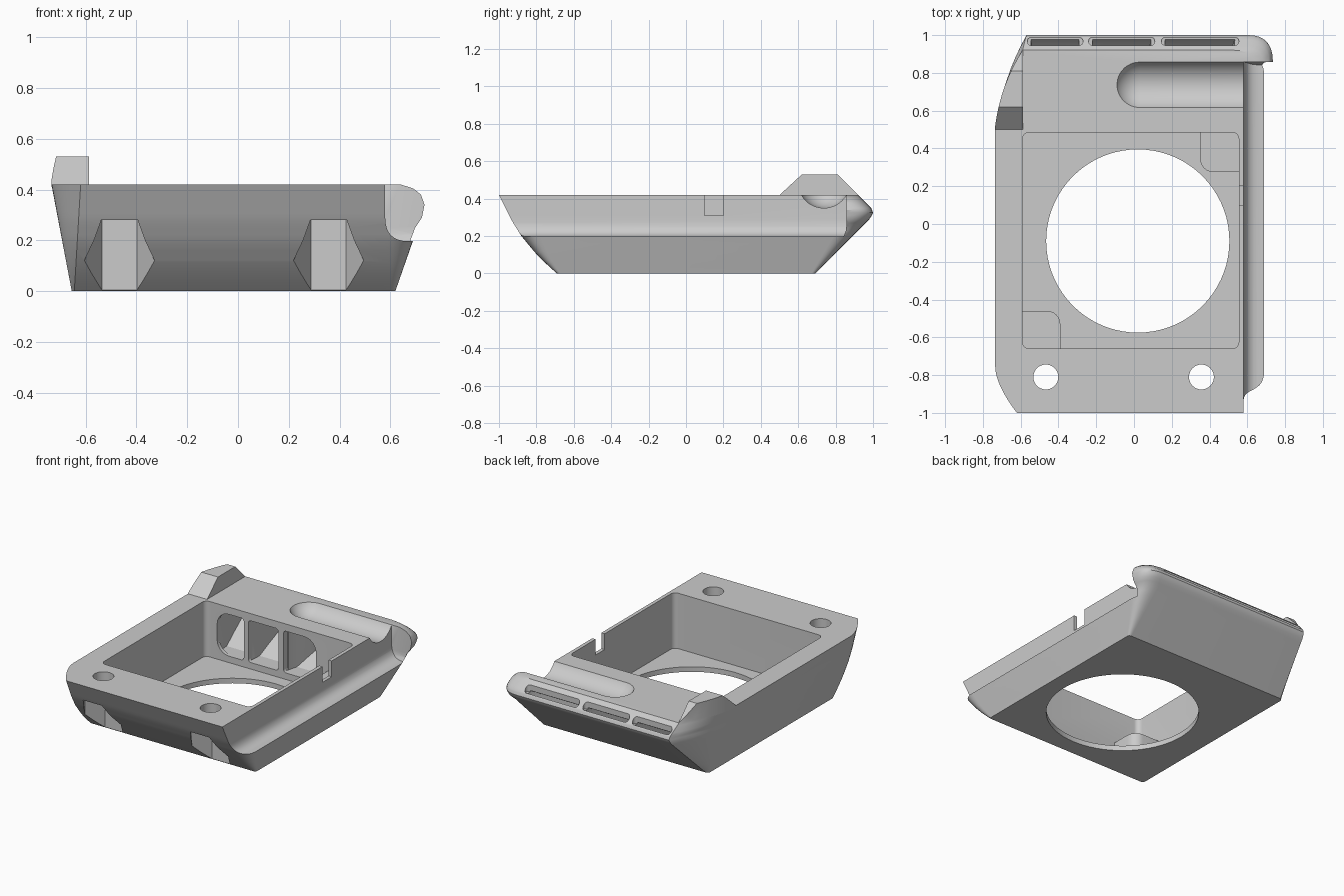
import bpy, bmesh
from math import sin, cos, pi, radians

cube = bpy.data.objects.get("Cube")
if cube:
    bpy.data.objects.remove(cube, do_unlink=True)

grey = bpy.data.materials.new("light grey plastic")
grey.use_nodes = True
COLOUR = (0.6, 0.6, 0.6, 1)
grey.diffuse_color = COLOUR
grey.node_tree.nodes["Principled BSDF"].inputs["Base Color"].default_value = COLOUR


# ---------- helpers ----------
def lerp_table(table, z):
    for (a, u), (b, v) in zip(table, table[1:]):
        if z <= b:
            return u + (v - u) * (z - a) / (b - a)
    return table[-1][1]


def bend(a, c, b, n=8):
    """Curved corner from a to b, pulled towards c."""
    ts = [i / n for i in range(n + 1)]
    return [tuple((1 - t) ** 2 * a[k] + 2 * t * (1 - t) * c[k] + t * t * b[k] for k in (0, 1))
            for t in ts]


def rounded(u0, u1, v0, v1, radii):
    """Rectangle with its own radius at each corner, from low-low anticlockwise."""
    a, b, c, d = radii
    k = 0.8  # pull that makes the bend nearly circular
    pts = []
    for (u, v, r, su, sv, flip) in ((u0, v0, a, 1, 1, 0), (u1, v0, b, -1, 1, 1),
                                    (u1, v1, c, -1, -1, 0), (u0, v1, d, 1, -1, 1)):
        arc = [(u + su * r * (1 - sin(t * pi / 12)), v + sv * r * (1 - cos(t * pi / 12)))
               for t in range(7)]
        # each arc runs from the horizontal side to the vertical side
        pts += arc if flip else arc[::-1]
    return pts


def circle(u, v, r, n):
    return [(u + r * cos(2 * pi * i / n), v + r * sin(2 * pi * i / n)) for i in range(n)]


def loft(name, rings):
    """Closed skin through equal rings of 3D points."""
    bm = bmesh.new()
    rows = [[bm.verts.new(p) for p in ring] for ring in rings]
    n = len(rows[0])
    bm.faces.new(rows[0])
    bm.faces.new(rows[-1])
    for low, high in zip(rows, rows[1:]):
        for i in range(n):
            j = (i + 1) % n
            bm.faces.new((low[i], low[j], high[j], high[i]))
    bmesh.ops.recalc_face_normals(bm, faces=bm.faces)
    mesh = bpy.data.meshes.new(name)
    bm.to_mesh(mesh)
    bm.free()
    mesh.materials.append(grey)
    ob = bpy.data.objects.new(name, mesh)
    bpy.context.collection.objects.link(ob)
    return ob


def prism(name, pts, axis, lo, hi):
    place = {"x": lambda u, v, h: (h, u, v),
             "y": lambda u, v, h: (u, h, v),
             "z": lambda u, v, h: (u, v, h)}[axis]
    return loft(name, [[place(u, v, h) for u, v in pts] for h in (lo, hi)])


def box(name, x0, x1, y0, y1, z0, z1):
    return prism(name, [(x0, y0), (x1, y0), (x1, y1), (x0, y1)], "z", z0, z1)


def combine(target, tool, operation="DIFFERENCE"):
    mod = target.modifiers.new("shape", "BOOLEAN")
    mod.operation = operation
    mod.solver = "EXACT"
    mod.object = tool
    bpy.context.view_layer.objects.active = target
    bpy.ops.object.modifier_apply(modifier=mod.name)
    bpy.data.objects.remove(tool, do_unlink=True)


# ---------- outer shell ----------
FRONT = [(0, -.69), (.05, -.747), (.115, -.81), (.2, -.88), (.28, -.93), (.42, -1)]
BACK = [(0, .69), (.3, .99), (.325, 1), (.35, .99), (.42, .92)]
RIGHT = [(0, .62), (.2, .69), (.25, .70), (.29, .725), (.34, .735), (.38, .722), (.405, .695), (.42, .65)]
BACK_LEFT_X = [(0, .02), (.33, .15), (.42, .145)]
BACK_LEFT_Y = [(0, .02), (.33, .47), (.42, .4)]
FRONT_RIGHT = [(0, .02), (.2, .1), (.42, .05)]
BACK_RIGHT = [(0, .02), (.2, .1), (.33, .13), (.42, .12)]
TOP = .42


def outline(z):
    s = z / TOP
    xl, xr = -.655 - .08 * s, lerp_table(RIGHT, z)
    yf, yb = lerp_table(FRONT, z), lerp_table(BACK, z)
    fx, fy = .01 + .105 * s, .02 + .23 * s
    bx, by = lerp_table(BACK_LEFT_X, z), lerp_table(BACK_LEFT_Y, z)
    fr, br = lerp_table(FRONT_RIGHT, z), lerp_table(BACK_RIGHT, z)
    return (bend((xl, yf + fy), (xl, yf + .6 * fy), (xl + fx, yf))
            + bend((xr - fr, yf), (xr, yf), (xr, yf + fr))
            + bend((xr, yb - br), (xr, yb), (xr - br, yb))
            + bend((xl + bx, yb), (xl + .2 * bx, yb - .45 * by), (xl, yb - by)))


levels = [0, .03, .07, .115, .16, .2, .225, .25, .27, .29, .31, .325, .34, .35, .365, .38, .395, .405, TOP]
body = loft("housing", [[(x, y, z) for x, y in outline(z)] for z in levels])

# ---------- raised tab on the back left ----------
tab = prism("tab", [(.49, .41), (.62, .53), (.81, .53), (.93, .41)], "x", -.8, -.588)
combine(tab, prism("tab_trim", outline(TOP), "z", .3, .7), "INTERSECT")
combine(body, tab, "UNION")

# ---------- side channel with a coved root ----------
channel = prism("channel", [(.58, 1)] + bend((.58, .29), (.58, .197), (.67, .197)) + [(1, .197), (1, 1)],
                "y", -1.3, 1.2)
combine(channel, prism("channel_end", rounded(-1.2, .857, .15, .9, (.001, .1, .001, .001)),
                       "x", .5, .95), "INTERSECT")
combine(body, channel)

# ---------- square well and round opening ----------
combine(body, prism("well", rounded(-.59, .555, -.66, .485, [.035] * 4), "z", .035, .6))
combine(body, prism("opening", circle(.02, -.09, .485, 72), "z", -.1, .1))

# ---------- corner pads in the well ----------
combine(body, prism("back_pad", rounded(.35, .565, .275, .5, (.07, .001, .001, .001)), "z", .02, .18), "UNION")
combine(body, prism("front_pad", rounded(-.61, -.39, -.68, -.46, (.001, .001, .07, .001)), "z", .02, .18), "UNION")

# ---------- thumb scoop with a round end ----------
R, CY, CZ = .138, .737, .488
scoop_rings = [(.03 - R * cos(a), R * sin(a)) for a in [radians(d) for d in range(6, 91, 7)]]
scoop_rings.append((.9, R))
combine(body, loft("scoop", [[(x, y, z) for y, z in circle(CY, CZ, r, 48)] for x, r in scoop_rings]))

# ---------- air ducts from the well to the rear slots ----------
ducts = [((-.5, -.295), (-.565, -.27), (.09, .02)),
         ((-.26, -.03), (-.24, .11), (.02, .02)),
         ((.01, .26), (.145, .555), (.02, .09))]
sections = [((.51, .08), (.51, .36), 0), ((.6, .08), (.6, .34), .15), ((.7, .14), (.66, .31), .4),
            ((.9, .25), (.87, .31), .9), ((.98, .35), (.947, .355), 1)]
for window, slot, (rl, rr) in ducts:
    combine(body, prism("window", rounded(*window, .08, .37, (rl, rr, rr, rl)), "y", .45, .53))
    rings = []
    for low, high, t in sections:
        x0 = window[0] + (slot[0] + .02 - window[0]) * t
        x1 = window[1] + (slot[1] - .02 - window[1]) * t
        rings.append([(x0, *low), (x1, *low), (x1, *high), (x0, *high)])
    combine(body, loft("duct", rings))
    combine(body, prism("slot", rounded(*slot, .946, .988, [.0205] * 4), "z", .345, .6))

# ---------- screw holes with hexagonal nut recesses ----------
for x in (-.467, .357):
    combine(body, prism("nut_recess", circle(x, -.815, .138, 6), "z", -.1, .28))
    combine(body, prism("screw_hole", circle(x, -.81, .066, 32), "z", .2, .6))

# ---------- cable notch in the right wall ----------
combine(body, box("notch", .53, .65, .1, .2, .31, .6))

# ---------- shading ----------
bpy.ops.object.select_all(action="DESELECT")
body.select_set(True)
bpy.context.view_layer.objects.active = body
bpy.ops.object.shade_smooth_by_angle(angle=radians(28))
